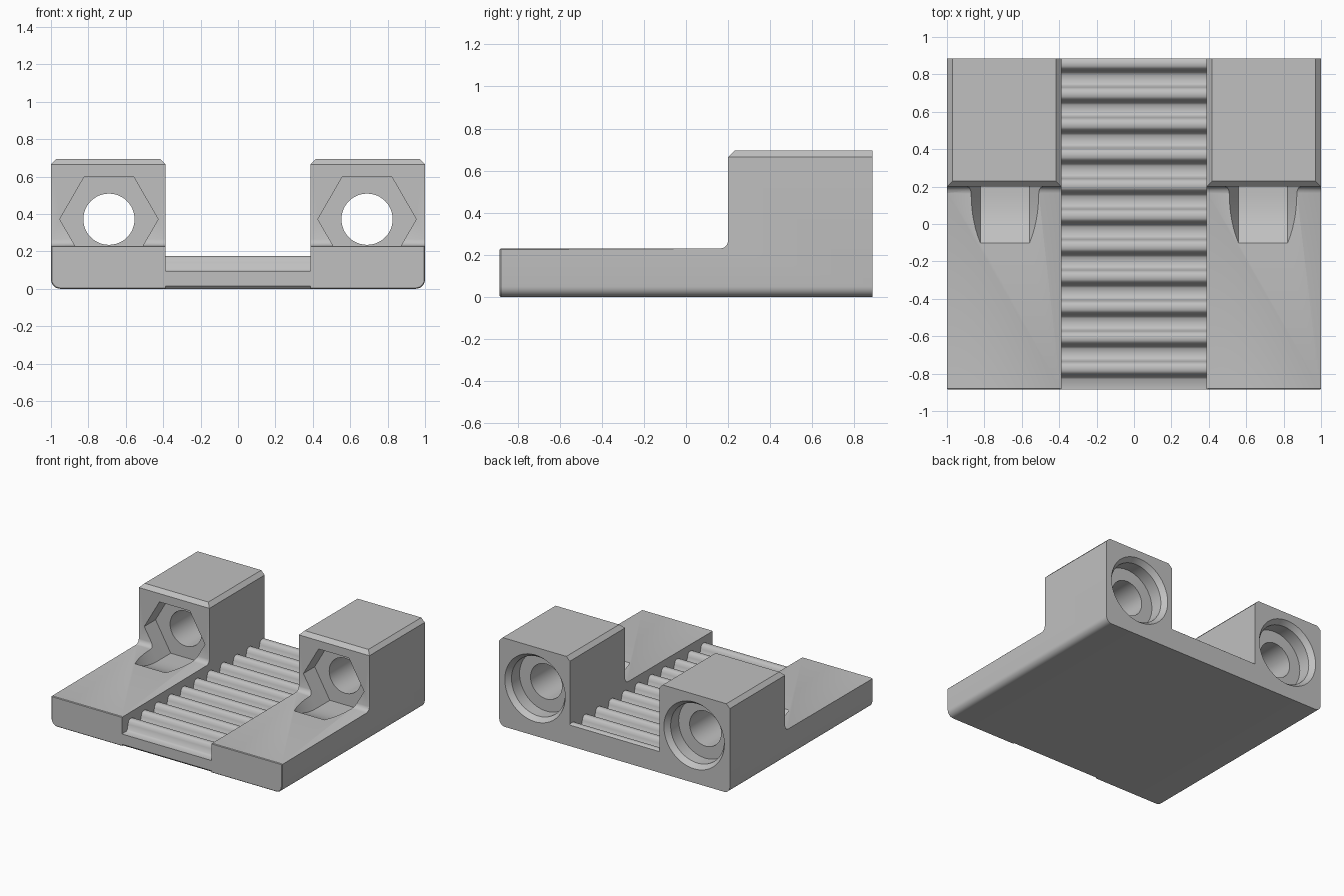
import bpy, bmesh, math
from mathutils import Vector

cube = bpy.data.objects.get("Cube")
if cube:
    bpy.data.objects.remove(cube, do_unlink=True)

grey = bpy.data.materials.new("plain grey")
grey.use_nodes = True
colour = (0.53, 0.53, 0.53, 1)
grey.diffuse_color = colour
grey.node_tree.nodes["Principled BSDF"].inputs["Base Color"].default_value = colour

FRONT, BACK = -0.885, 0.885
PAD, TOP = 0.23, 0.695
INNER, OUTER = 0.388, 1.0
BORE_X, BORE_Z = 0.69, 0.372


def finish(bm, name):
    bmesh.ops.recalc_face_normals(bm, faces=bm.faces)
    mesh = bpy.data.meshes.new(name)
    bm.to_mesh(mesh)
    bm.free()
    mesh.materials.append(grey)
    obj = bpy.data.objects.new(name, mesh)
    bpy.context.collection.objects.link(obj)
    return obj


def activate(obj):
    bpy.ops.object.select_all(action="DESELECT")
    obj.select_set(True)
    bpy.context.view_layer.objects.active = obj


def extrude_profile(points, x0, x1):
    """Side-on (y, z) outline pushed across x."""
    bm = bmesh.new()
    face = bm.faces.new([bm.verts.new((x0, y, z)) for y, z in points])
    out = bmesh.ops.extrude_face_region(bm, geom=[face])
    moved = [v for v in out["geom"] if isinstance(v, bmesh.types.BMVert)]
    bmesh.ops.translate(bm, vec=(x1 - x0, 0, 0), verts=moved)
    return bm


def bevel(bm, rule, size, segments=1):
    edges = [e for e in bm.edges if rule(*[v.co for v in e.verts])]
    bmesh.ops.bevel(bm, geom=edges, offset=size, segments=segments,
                    profile=0.5, affect="EDGES", clamp_overlap=True)


def both(a, b, axis, value):
    return abs(a[axis] - value) < 1e-4 and abs(b[axis] - value) < 1e-4


def cutter(name, rings, sides):
    """Loft rings of (y, radius, lift) around the bore axis."""
    bm = bmesh.new()
    loops = []
    for y, r, lift in rings:
        loops.append([bm.verts.new((BORE_X + r * math.cos(math.tau * i / sides), y,
                                    BORE_Z + lift + r * math.sin(math.tau * i / sides)))
                      for i in range(sides)])
    for a, b in zip(loops, loops[1:]):
        for i in range(sides):
            j = (i + 1) % sides
            bm.faces.new((a[i], a[j], b[j], b[i]))
    bm.faces.new(loops[0])
    bm.faces.new(loops[-1])
    obj = finish(bm, name)
    obj.hide_render = True
    return obj


# Side pad and raised block
outline = [(FRONT, 0), (FRONT, PAD), (0.165, PAD), (0.182, 0.235), (0.195, 0.248),
           (0.2, 0.265), (0.2, TOP), (BACK, TOP), (BACK, 0)]
bm = extrude_profile(outline, INNER, OUTER)
bevel(bm, lambda a, b: both(a, b, 2, 0) and both(a, b, 0, OUTER), 0.05, 6)
bevel(bm, lambda a, b: both(a, b, 2, TOP) and not both(a, b, 1, BACK), 0.03)
bevel(bm, lambda a, b: (both(a, b, 1, FRONT) and not both(a, b, 0, INNER))
      or (both(a, b, 2, PAD) and abs(a.y - b.y) > 0.5), 0.015)
side = finish(bm, "side_block")

# Hexagonal nut pocket with a curved run-out in the pad
steps = [i / 8 for i in range(10)]
run_out = [(0.2 - 0.3 * t, 0.263, 0.085 * t ** 2.5) for t in steps]
pocket = cutter("pocket_cutter", [(0.34, 0.263, 0)] + run_out, 6)

# Bolt bore with chamfered recess at the back
bore = cutter("bore_cutter", [(0.25, 0.137, 0), (0.745, 0.137, 0), (0.745, 0.232, 0),
                              (0.845, 0.232, 0), (BACK, 0.262, 0), (0.92, 0.262, 0)], 48)

activate(side)
for tool in (pocket, bore):
    mod = side.modifiers.new(tool.name, "BOOLEAN")
    mod.operation = "DIFFERENCE"
    mod.solver = "EXACT"
    mod.object = tool
    bpy.ops.object.modifier_apply(modifier=mod.name)
    bpy.data.objects.remove(tool, do_unlink=True)
mirror = side.modifiers.new("mirror", "MIRROR")
mirror.use_mirror_merge = False
bpy.ops.object.modifier_apply(modifier=mirror.name)
bpy.ops.object.shade_smooth_by_angle(angle=math.radians(30))

# Ribbed middle plate
LOW, HIGH, PITCH = 0.095, 0.175, 0.163
tooth = [(-0.058, 0), (-0.046, 0.12), (-0.036, 0.6), (-0.028, 0.88), (-0.014, 1)]
tooth += [(-y, h) for y, h in reversed(tooth)]
plate = [(FRONT + 0.015, 0), (FRONT, 0.015), (FRONT, LOW)]
for k in range(11):
    centre = -0.772 + PITCH * k
    plate += [(centre + y, LOW + (HIGH - LOW) * h) for y, h in tooth if centre + y < BACK - 0.005]
plate += [(BACK, HIGH - 0.01), (BACK, 0)]
ribbed = finish(extrude_profile(plate, -INNER, INNER), "ribbed_plate")
activate(ribbed)
bpy.ops.object.shade_smooth_by_angle(angle=math.radians(40))
